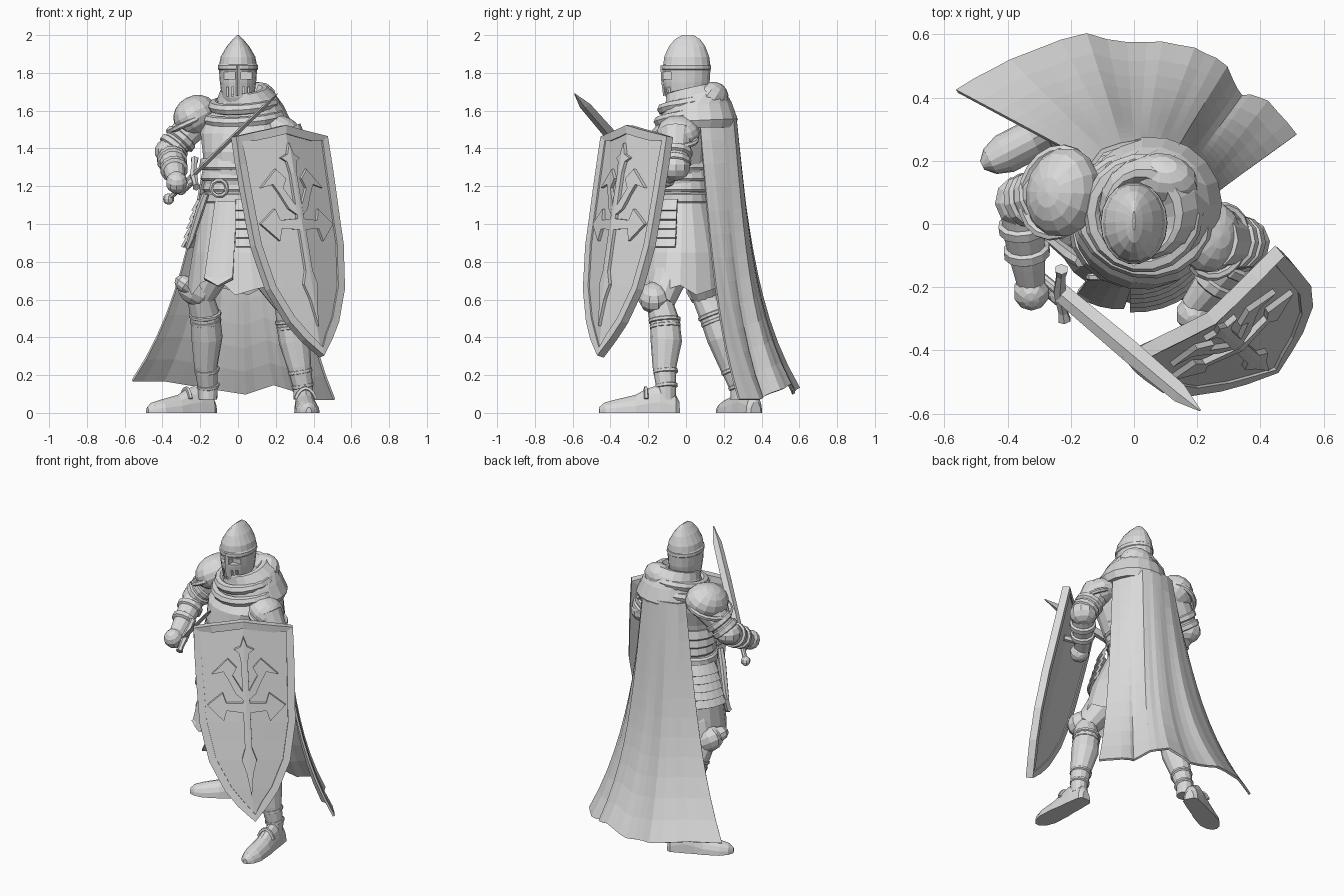
import bpy, bmesh, math
from math import sin, cos, pi
from mathutils import Vector, Matrix

if "Cube" in bpy.data.objects:
    bpy.data.objects.remove(bpy.data.objects["Cube"])

V = Vector
grey = bpy.data.materials.new("plain_grey")
grey.diffuse_color = (0.7, 0.7, 0.7, 1)
grey.use_nodes = True
grey.node_tree.nodes["Principled BSDF"].inputs["Base Color"].default_value = grey.diffuse_color


def put(name, verts, faces):
    me = bpy.data.meshes.new(name)
    me.from_pydata([tuple(v) for v in verts], [], faces)
    bm = bmesh.new()
    bm.from_mesh(me)
    bmesh.ops.recalc_face_normals(bm, faces=bm.faces)
    bm.to_mesh(me)
    bm.free()
    me.materials.append(grey)
    ob = bpy.data.objects.new(name, me)
    bpy.context.collection.objects.link(ob)
    return ob


def skin(name, rings, loop=False):
    """Closed skin over equal sized rings, capped unless it loops."""
    n, m = len(rings[0]), len(rings)
    faces = [(i * n + j, i * n + (j + 1) % n, (i + 1) % m * n + (j + 1) % n, (i + 1) % m * n + j)
             for i in range(m if loop else m - 1) for j in range(n)]
    if not loop:
        faces += [tuple(range(n)), tuple(range((m - 1) * n, m * n))]
    return put(name, [p for r in rings for p in r], faces)


def ring(x, y, z, rx, ry, rot=0.0, tilt=0.0, n=18):
    """Ellipse around a vertical axis; tilt raises its rear."""
    out = []
    for k in range(n):
        a = 2 * pi * k / n
        px, py = rx * cos(a), ry * sin(a)
        qx, qy = px * cos(rot) - py * sin(rot), px * sin(rot) + py * cos(rot)
        out.append(V((x + qx, y + qy, z + tilt * (qy + .4 * qx))))
    return out


def loft(name, specs):
    return skin(name, [ring(*s) for s in specs])


def tube(name, pts, n=12, loop=False, ref=None):
    """Round or square tube through (point, radius) pairs."""
    P = [V(p) for p, r in pts]
    m, rings = len(P), []
    ref = ref or V((0.31, 0.2, 0.93))
    for i in range(m):
        a = P[(i - 1) % m] if loop or i else P[0]
        b = P[(i + 1) % m] if loop or i < m - 1 else P[-1]
        t = (b - a).normalized()
        ref = (ref - t * ref.dot(t)).normalized()
        s = t.cross(ref)
        rings.append([P[i] + pts[i][1] * (ref * cos(2 * pi * (k + .5) / n) + s * sin(2 * pi * (k + .5) / n))
                      for k in range(n)])
    return skin(name, rings, loop)


def blob(name, c, r, rot=(0, 0, 0), u=14, v=9):
    bm = bmesh.new()
    M = Matrix.Translation(c)
    for ang, ax in zip(rot, "XYZ"):
        M = M @ Matrix.Rotation(ang, 4, ax)
    bmesh.ops.create_uvsphere(bm, u_segments=u, v_segments=v, radius=1, matrix=M @ Matrix.Diagonal((*r, 1)))
    vs, fs = [x.co.copy() for x in bm.verts], [[x.index for x in f.verts] for f in bm.faces]
    bm.free()
    return put(name, vs, fs)


def sheet(name, grid, thick):
    n = len(grid[0])
    ob = put(name, [p for r in grid for p in r],
             [(i * n + j, i * n + j + 1, (i + 1) * n + j + 1, (i + 1) * n + j)
              for i in range(len(grid) - 1) for j in range(n - 1)])
    so = ob.modifiers.new("thickness", 'SOLIDIFY')
    so.thickness, so.offset = thick, 0
    return ob


def table(t, pairs):
    for (a, p), (b, q) in zip(pairs, pairs[1:]):
        if t <= b:
            return p + (q - p) * max(0, (t - a) / (b - a))
    return pairs[-1][1]


TURN = -0.36
# helmet with eye and breath openings
helmet = loft("helmet", [(0, 0, 1.62, .07, .085), (0, 0, 1.67, .085, .108), (0, .003, 1.75, .096, .124),
                         (0, .004, 1.83, .102, .128), (0, .004, 1.885, .092, .121), (0, .006, 1.94, .06, .098),
                         (0, .008, 1.978, .028, .068), (0, .01, 2.0, .004, .03)])
for s in (-1, 1):
    for cx, cz, w, h in ((.045, 1.785, .06, .04), (.03, 1.70, .01, .05), (.055, 1.70, .01, .05)):
        cut = put("cutter", [(s * cx + w / 2 * a, -.11 + .035 * b, cz + h / 2 * c)
                             for a in (-1, 1) for b in (-1, 1) for c in (-1, 1)],
                  [(0, 1, 3, 2), (4, 6, 7, 5), (0, 4, 5, 1), (2, 3, 7, 6), (0, 2, 6, 4), (1, 5, 7, 3)])
        cut.hide_render = True
        mod = helmet.modifiers.new("opening", 'BOOLEAN')
        mod.operation, mod.object = 'DIFFERENCE', cut
        bpy.context.view_layer.objects.active = helmet
        bpy.ops.object.modifier_apply(modifier="opening")
        bpy.data.objects.remove(cut)
loft("brow_band", [(0, .003, 1.815, .101, .127), (0, .003, 1.82, .106, .131), (0, .003, 1.84, .105, .13), (0, .003, 1.848, .098, .122)])
tube("nose_guard", [((0, -.12, 1.84), .015), ((0, -.12, 1.77), .013), ((0, -.108, 1.68), .013)], 4)

# cowl with soft folds, higher at the rear where the hood lies
loft("cowl", [(.06, .06, 1.51, .2, .2, TURN), (.065, .07, 1.545, .215, .205, TURN, .05),
              (.055, .06, 1.62, .185, .185, TURN, .12), (.045, .05, 1.675, .155, .16, 0, .2),
              (.03, .035, 1.715, .125, .14, 0, .22), (.02, .025, 1.715, .11, .125, 0, .2), (.01, .02, 1.68, .09, .11, 0, .2)])
for i, (x, y, z, rx, ry, r) in enumerate([(.03, .03, 1.57, .195, .17, .03), (.03, .035, 1.635, .16, .16, .03)]):
    tube("cowl_fold_%d" % i, [(p, r) for p in ring(x, y, z, rx, ry, TURN, .18)], 7, True)
blob("hood", (.095, .14, 1.665), (.11, .08, .09), (-.6, 0, -.3), 12, 8)

# torso and overlapping waist lames
loft("torso", [(-.03, -.01, 1.08, .15, .13, TURN), (-.01, -.03, 1.25, .17, .155, TURN), (.01, -.03, 1.38, .20, .175, TURN),
               (.02, -.01, 1.48, .225, .175, TURN), (.02, .03, 1.57, .2, .14, TURN), (.02, .03, 1.64, .1, .1, TURN)])
for i in range(3):
    z, w = 1.17 + i * .058, .165 + i * .01
    loft("waist_lame_%d" % i, [(-.015, -.02, z, w, w - .015, TURN), (-.015, -.02, z + .012, w + .01, w - .005, TURN),
                               (-.015, -.02, z + .062, w - .002, w - .018, TURN)])
loft("belt", [(-.03, -.01, 1.11, .172, .147, TURN), (-.03, -.01, 1.12, .18, .155, TURN),
              (-.03, -.01, 1.155, .178, .153, TURN), (-.03, -.01, 1.165, .165, .14, TURN)])
tube("belt_buckle", [((-.1 + .042 * cos(a), -.168, 1.19 + .042 * sin(a)), .012)
                     for a in [k * pi / 5 for k in range(10)]], 6, True)

# skirt with an uneven hem, hollow underneath
rows = [ring(-.03, -.01, 1.14, .16, .135, TURN), ring(-.01, -.01, 1.0, .205, .175, TURN),
        ring(.01, -.01, .85, .255, .215, TURN), ring(.02, -.01, .65, .295, .24, TURN),
        ring(.02, -.01, .69, .28, .225, TURN), ring(-.01, -.01, 1.0, .18, .15, TURN)]
for k in range(18):
    for r in (3, 4):
        rows[r][k].z += .03 * sin(k * 2.1) + (.04 if k in (12, 13) else 0)
skin("skirt", rows)
sheet("front_tabard", [[V((-.06 - .045 * s + u * (.055 + .02 * s), -.165 - .085 * s + .012 * u * u - .02 * u,
                           1.12 - .45 * s + (.04 * abs(u) if s == 1 else 0)))
                        for u in (-1, -.5, 0, .5, 1)] for s in (0, .3, .6, .9, 1)], .025)
# hip plates
for side, mid, grow in (("right", 2.75, .005), ("left", -.5, .015)):
    for i in range(5):
        g = []
        for z, e in ((1.13 - i * .048, .0), (1.07 - i * .048, .034)):
            w = .185 + .014 * i + e + grow
            full = []
            for k in range(9):
                a = mid + (k - 4) * .18
                x, y = w * cos(a), (w - .03) * sin(a)
                full.append(V((-.02 + x * cos(TURN) - y * sin(TURN), -.01 + x * sin(TURN) + y * cos(TURN), z)))
            g.append(full)
        sheet("%s_hip_plate_%d" % (side, i), g, .014)
tube("dagger_sheath", [((-.17, -.12, 1.16), .018), ((-.2, -.1, 1.08), .022), ((-.25, -.06, .92), .018),
                       ((-.27, -.05, .87), .012)], 6)

# legs: hip, knee, ankle, heel and toe tip per side
legs = {"right": ((-.09, .06, .85), (-.2, .1, .62), (-.16, .285, .13), (-.125, .37), (-.48, .185)),
        "left": ((.1, -.05, .85), (.265, -.14, .58), (.345, -.105, .13), (.345, -.035), (.375, -.46))}
for side, (hip, knee, ankle, heel, toe) in legs.items():
    h, k, a = V(hip), V(knee), V(ankle)
    d = (V(toe) - V(heel)).to_3d()
    length = d.length
    d.normalize()
    back = -d * .02
    tube(side + "_thigh", [(h, .1), (h.lerp(k, .5), .098), (k, .075)])
    tube(side + "_shin", [(k, .07), (k.lerp(a, .22) + back, .079), (k.lerp(a, .45) + back, .083),
                          (k.lerp(a, .75), .063), (a, .052), (a - V((0, 0, .06)), .05)])
    for i, (f, r) in enumerate(((.2, .087), (.27, .084), (.8, .067), (.97, .06))):
        p = k.lerp(a, f) + back * (1 if f < .5 else .2)
        t = (a - k).normalized() * .012
        tube("%s_greave_band_%d" % (side, i), [(p - t, r - .01), (p - t * .6, r), (p + t * .6, r), (p + t, r - .01)])
    blob(side + "_knee_cop", k + d * .03 + V((0, 0, .03)), (.1, .085, .08), (0, .5, 0), 10, 7)
    s = d.cross(V((0, 0, 1)))
    if side == "right":
        blob("right_knee_wing", (-.28, .05, .68), (.06, .06, .045), (0, .6, 0), 8, 6)
    rings = [[V((*heel, 0)) + d * (f * length) + s * (w * cos(q)) + V((0, 0, hh * max(0, sin(q))))
              for q in [j * pi / 8 for j in range(9)]]
             for f, w, hh in ((0, .03, .06), (.05, .048, .1), (.25, .055, .15), (.42, .058, .125),
                              (.55, .064, .095), (.8, .064, .07), (.93, .045, .055), (1, .015, .03))]
    skin(side + "_boot", rings)
    tube(side + "_boot_flap", [(V((*heel, 0)) + d * (length * .42) + s * (.06 * cos(q)) + V((0, 0, .02 + .11 * sin(q))), .012)
                               for q in [(j + 1.5) * pi / 9 for j in range(7)]], 5)

# arms with banded plates
arms = {"right": ((-.22, .11, 1.55), (-.36, .07, 1.385), (-.325, -.19, 1.23)),
        "left": ((.25, -.05, 1.49), (.35, -.06, 1.3), (.19, -.26, 1.2))}
for side, (sh, el, ha) in arms.items():
    s, e, h = V(sh), V(el), V(ha)
    tube(side + "_upper_arm", [(s, .09), (s.lerp(e, .5), .08), (e, .068)])
    tube(side + "_forearm", [(e, .066), (e.lerp(h, .35), .068), (e.lerp(h, .75), .055), (h, .045)])
    blob(side + "_elbow_cop", e, (.082, .085, .072), (0, 0, .4), 10, 7)
    for i, (p, q, f, r) in enumerate(((s, e, .6, .09), (s, e, .85, .086), (e, h, .3, .08), (e, h, .6, .074))):
        c, t = p.lerp(q, f), (q - p).normalized() * .022
        tube("%s_arm_band_%d" % (side, i), [(c - t, r - .015), (c - t * .6, r), (c + t * .6, r), (c + t, r - .015)])
    blob(side + "_hand", h + V((0, -.025, -.01)), (.058, .06, .06), (.5, 0, 0), 10, 7)
blob("right_pauldron", (-.225, .1, 1.575), (.12, .145, .105), (0, -.5, -.3))
tube("right_pauldron_rim", [(p + V((0, 0, .45 * (p.x + .24))), .016) for p in ring(-.245, .1, 1.545, .105, .14, -.3)], 6, True)
blob("left_pauldron", (.235, -.04, 1.485), (.11, .115, .085), (0, .5, -.4))
tube("left_pauldron_rim", [(p + V((0, 0, -.45 * (p.x - .25))), .014) for p in ring(.26, -.055, 1.46, .09, .115, -.4)], 6, True)

# sword
guard, tip = V((-.235, -.215, 1.26)), V((.21, -.59, 1.69))
t = (tip - guard).normalized()
w = V((.02, -.19, -.16))
w = (w - t * w.dot(t)).normalized()
wide = w * .8 - t.cross(w) * .6
flat = t.cross(wide)
L = (tip - guard).length
skin("sword_blade", [[guard + t * (L * f) + wide * (b * c) + flat * (.012 * c2 * g) for c, c2 in ((1, 0), (0, 1), (-1, 0), (0, -1))]
                     for f, b, g in ((0, .032, 1), (.5, .037, 1), (.85, .032, .9), (1, .003, .1))])
tube("sword_guard", [(guard + w * x - t * (abs(x) * -.15), r) for x, r in ((-.11, .022), (-.08, .016), (0, .022), (.08, .016), (.11, .022))], 6)
tube("sword_grip", [(guard, .016), (guard - t * .2, .014)], 8)
blob("sword_pommel", guard - t * .215, (.03, .03, .03), (0, 0, 0), 8, 6)
for i in range(4):
    blob("right_finger_%d" % i, guard - t * (.04 + .027 * i) + V((.015, -.03, -.012)), (.03, .034, .018), (.3, -.7, 0), 8, 5)

# shield: folded kite leaning outward toward its point
U, N = V((.814, .581, 0)), V((.581, -.814, 0))
HALF = [(0, .28), (.25, .275), (.5, .266), (.7, .222), (.85, .14), (1, .008)]


def on_shield(u, z, d=0.0):
    f = (1.46 - z) / 1.16
    return V((.215 + .185 * f + .035 * f ** 4, -.255 - .175 * f - .02 * f ** 4, z)) + U * u + N * (.2 * (table(f, HALF) - abs(u)) + d)


def shield_at(k, f, d=0.0):
    return on_shield(k * table(f, HALF), 1.45 - 1.13 * f + .05 * (1 - f) * (1 - abs(k)) ** 1.3, d)


steps = [0, .12, .25, .38, .5, .6, .7, .78, .85, .93, 1]
ks = [-1, -.66, -.33, 0, .33, .66, 1]
sheet("shield_board", [[shield_at(k, f) for k in ks] for f in steps], .03)
edge = [shield_at(k, 0, .006) for k in ks] + [shield_at(1, f, .006) for f in steps[1:]] + \
       [shield_at(-1, f, .006) for f in reversed(steps[1:-1])]
tube("shield_rim", [(p, .032) for p in edge], 4, True, N.copy())
emblem = {
    "spike": [(0, 1.3), (.02, 1.28), (.022, .75), (.045, .68), (.02, .6), (0, .46)],
    "arm": [(0, 1.03), (.12, 1.02), (.14, 1.08), (.235, 1.0), (.14, .91), (.12, .975), (0, .97)],
    "hook": [(.02, 1.1), (.075, 1.19), (.05, 1.24), (.1, 1.29), (.2, 1.19), (.13, 1.21), (.1, 1.16), (.06, 1.08), (.02, 1.05)],
    "crown": [(0, 1.43), (.02, 1.37), (.06, 1.35), (.03, 1.33), (.02, 1.27), (0, 1.27)]}
for part, pts in emblem.items():
    for s, nm in ((-1, "left"), (1, "right")):
        skin("shield_%s_%s" % (part, nm), [[on_shield(s * u, z, d) for u, z in pts] for d in (.01, .034)])
tube("shield_arm_strap", [(on_shield(-.1, 1.22, -.02), .02), (on_shield(-.06, 1.21, -.1), .02),
                          (on_shield(.06, 1.21, -.1), .02), (on_shield(.1, 1.22, -.02), .02)], 6)

# cape flaring from the cowl to a wavy hem
top = [(-.13, .19), (-.1, .23), (-.04, .25), (.02, .26), (.08, .26), (.14, .245), (.18, .19), (.21, .12), (.22, .07)]
hem = [(-.56, .42, .17), (-.39, .52, .17), (-.15, .595, .13), (.04, .565, .10), (.19, .56, .15), (.29, .49, .12),
       (.34, .40, .08), (.42, .39, .07), (.51, .28, .07)]
grid = []
for i in range(13):
    s = i / 12
    row = []
    for j in range(25):
        lin = .6 - .12 * (1 - (j / 12 - 1) ** 2)
        f = lin * s + (1 - lin) * s ** 4
        q = min(int(j / 3), 7)
        r = j / 3 - q
        a = V((*top[q], 1.57)).lerp(V((*top[q + 1], 1.57)), r)
        b = V(hem[q]).lerp(V(hem[q + 1]), r)
        p = a.lerp(b, f)
        p.z = a.z + (b.z - a.z) * s
        p.y += .008 * sin(j * 1.35 + s) * s * (1 - (j / 12 - 1) ** 4)
        row.append(p)
    grid.append(row)
sheet("cape", grid, .014)
